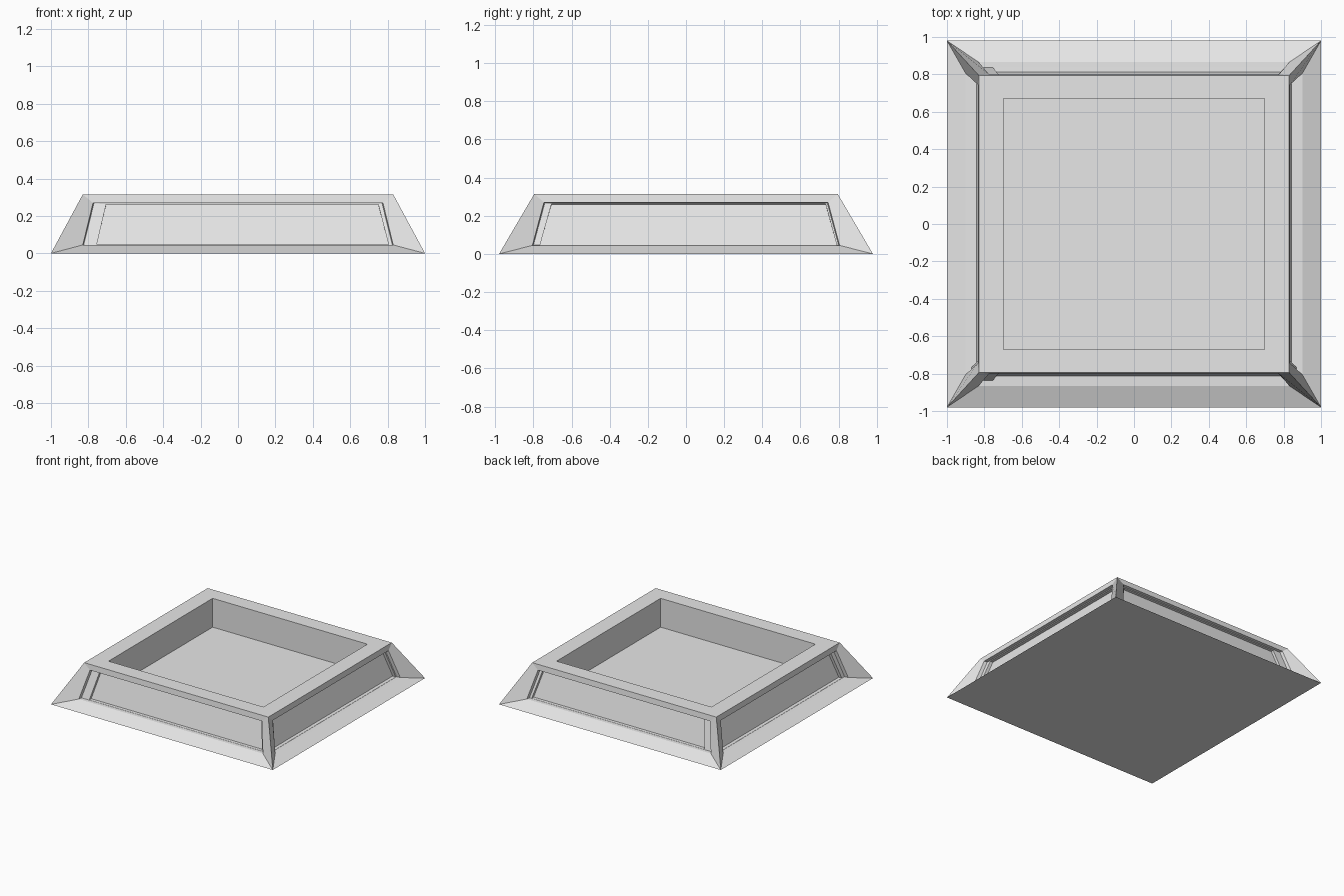
import bpy, bmesh

if "Cube" in bpy.data.objects:
    bpy.data.objects.remove(bpy.data.objects["Cube"])

grey = bpy.data.materials.new("plain grey")
grey.diffuse_color = (0.8, 0.8, 0.8, 1)
grey.use_nodes = True
grey.node_tree.nodes["Principled BSDF"].inputs["Base Color"].default_value = grey.diffuse_color


def rect(hx, hy, z):
    return [(-hx, -hy, z), (hx, -hy, z), (hx, hy, z), (-hx, hy, z)]


def bridge(bm, a, b):
    for i in range(4):
        j = (i + 1) % 4
        bm.faces.new((a[i], a[j], b[j], b[i]))


bm = bmesh.new()


def ring(points):
    return [bm.verts.new(p) for p in points]


# base, flat rim and straight-walled cavity with its floor
base = ring(rect(1.0, 0.98, 0))
rim = ring(rect(0.83, 0.795, 0.315))
lip = ring(rect(0.698, 0.67, 0.315))
floor = ring(rect(0.698, 0.67, 0.08))
bm.faces.new(base[::-1])
bridge(bm, rim, lip)
bridge(bm, lip, floor)
bm.faces.new(floor)


# one sloping side: opening, shallow ledge, then a slightly offset deeper panel
# each ring is (bottom left, bottom right, top right, top left along the side,
#               bottom depth, top depth, bottom z, top z)
def side(index, rings, place):
    j = (index + 1) % 4
    previous = [base[index], base[j], rim[j], rim[index]]
    flip = place(-1, 0, 0)[0] > place(1, 0, 0)[0] or place(-1, 0, 0)[1] > place(1, 0, 0)[1]
    for bl, br, tr, tl, db, dt, zb, zt in rings:
        pts = [place(bl, db, zb), place(br, db, zb), place(tr, dt, zt), place(tl, dt, zt)]
        if flip:
            pts = [pts[1], pts[0], pts[3], pts[2]]
        current = ring(pts)
        bridge(bm, previous, current)
        previous = current
    bm.faces.new(previous)


front_rings = [(-0.83, 0.83, 0.775, -0.775, 0.865, 0.80, 0.045, 0.27),
               (-0.825, 0.825, 0.77, -0.77, 0.838, 0.777, 0.046, 0.268),
               (-0.755, 0.805, 0.75, -0.705, 0.837, 0.776, 0.047, 0.262),
               (-0.755, 0.805, 0.75, -0.705, 0.812, 0.755, 0.048, 0.26)]
end_rings = [(-0.805, 0.805, 0.745, -0.745, 0.90, 0.835, 0.045, 0.27),
             (-0.80, 0.80, 0.74, -0.74, 0.87, 0.81, 0.046, 0.268),
             (-0.765, 0.79, 0.732, -0.705, 0.869, 0.809, 0.047, 0.262),
             (-0.765, 0.79, 0.732, -0.705, 0.842, 0.785, 0.048, 0.26)]

# sides: front, right, back, left (the same offset direction on opposite sides)
side(0, front_rings, lambda u, d, z: (u, -d, z))
side(1, end_rings, lambda u, d, z: (d, u, z))
base_flip = {2: (front_rings, lambda u, d, z: (u, d, z)),
             3: (end_rings, lambda u, d, z: (-d, u, z))}
for index, (rings, place) in base_flip.items():
    # opposite sides run the other way round the base, so swap their ends
    swapped = [(br, bl, tl, tr, db, dt, zb, zt) for bl, br, tr, tl, db, dt, zb, zt in rings]
    side(index, swapped, place)

bmesh.ops.recalc_face_normals(bm, faces=bm.faces)
mesh = bpy.data.meshes.new("recessed_tray")
bm.to_mesh(mesh)
bm.free()
mesh.materials.append(grey)
tray = bpy.data.objects.new("recessed_tray", mesh)
bpy.context.collection.objects.link(tray)
